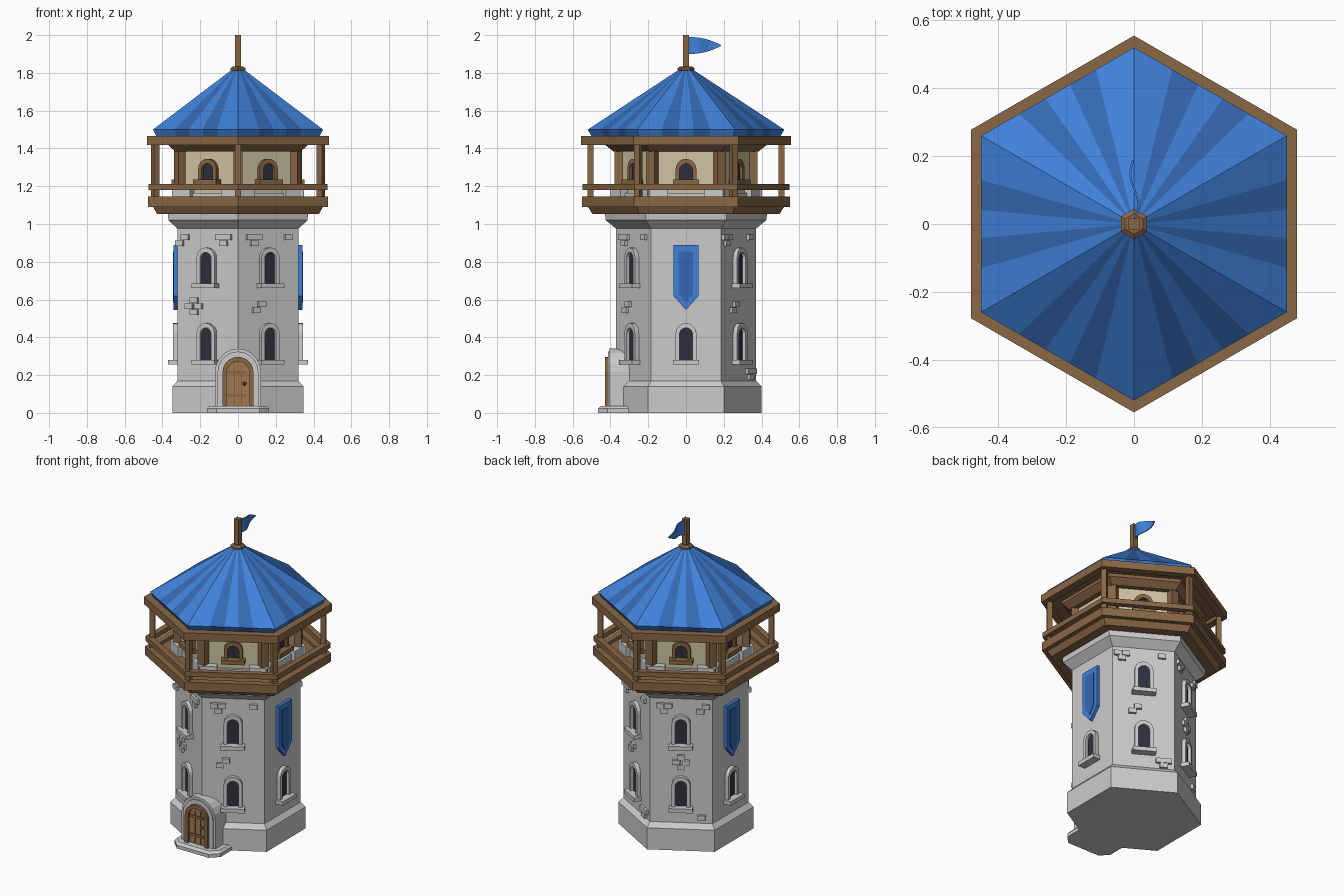
import bpy, bmesh, math
from mathutils import Matrix

if "Cube" in bpy.data.objects:
    bpy.data.objects.remove(bpy.data.objects["Cube"])


def material(name, r, g, b):
    m = bpy.data.materials.new(name)
    m.diffuse_color = (r, g, b, 1)
    m.use_nodes = True
    m.node_tree.nodes["Principled BSDF"].inputs["Base Color"].default_value = m.diffuse_color
    return m


WOOD = material("wood", .25, .135, .06)
DOOR_WOOD = material("door_wood", .36, .19, .08)
CREAM = material("plaster", .62, .55, .36)
BLUE = material("blue", .05, .22, .70)
BLUE_DARK = material("dark_blue", .035, .14, .45)
GLASS = material("dark_glass", .025, .03, .045)
IRON = material("dark_wood", .10, .055, .03)
APO = .37 * math.cos(math.pi / 6)      # wall distance of the tower body


def finish(name, bm, *mats):
    bmesh.ops.recalc_face_normals(bm, faces=bm.faces)
    me = bpy.data.meshes.new(name)
    bm.to_mesh(me)
    bm.free()
    ob = bpy.data.objects.new(name, me)
    bpy.context.collection.objects.link(ob)
    for m in mats:
        if m:
            me.materials.append(m)
    return ob


def hexa(name, profile, mat=None, ring=False):
    """Sweep (radius, z) points around six corners; ring closes the section."""
    bm = bmesh.new()
    loops = [[bm.verts.new((r * math.cos(math.radians(30 + 60 * k)),
                            r * math.sin(math.radians(30 + 60 * k)), z))
              for k in range(6)] for r, z in profile]
    pairs = list(zip(loops, loops[1:]))
    if ring:
        pairs.append((loops[-1], loops[0]))
    else:
        bm.faces.new(loops[0])
        bm.faces.new(loops[-1])
    for a, b in pairs:
        for k in range(6):
            j = (k + 1) % 6
            bm.faces.new((a[k], a[j], b[j], b[k]))
    return finish(name, bm, mat)


def prism(name, pts, d0, d1, angle, mat=None):
    """Extrude a (sideways, height) outline outward along the given direction."""
    bm = bmesh.new()
    rot = Matrix.Rotation(math.radians(angle), 4, 'Z')
    a, b = [[bm.verts.new(rot @ Matrix.Translation((d, u, z)).translation)
             for u, z in pts] for d in (d0, d1)]
    bm.faces.new(a)
    bm.faces.new(b)
    for i in range(len(pts)):
        j = (i + 1) % len(pts)
        bm.faces.new((a[i], a[j], b[j], b[i]))
    return finish(name, bm, mat)


def box(name, u, z, w, h, d0, d1, angle, mat=None):
    return prism(name, [(u - w / 2, z), (u + w / 2, z), (u + w / 2, z + h),
                        (u - w / 2, z + h)], d0, d1, angle, mat)


def arch(w, z0, top, n=10):
    """Round-topped outline of half width w."""
    return [(w, z0)] + [(w * math.cos(math.pi * i / n), top - w + w * math.sin(math.pi * i / n))
                        for i in range(n + 1)] + [(-w, z0)]


def arch_frame(name, wo, to, wi, ti, z0, d0, d1, angle, mat=None):
    return prism(name, arch(wo, z0, to) + arch(wi, z0, ti)[::-1], d0, d1, angle, mat)


def window(name, z0, top, wall, angle, mat=None):
    arch_frame(name + "_frame", .055, top, .034, top - .025, z0 + .02,
               wall - .02, wall + .024, angle, mat)
    prism(name + "_pane", arch(.036, z0 + .02, top - .022), wall - .02, wall + .006, angle, GLASS)
    box(name + "_sill", 0, z0, .14, .026, wall - .02, wall + .05, angle, mat)


# Stone tower body with plinth and flared top
hexa("tower_body", [(.40, 0), (.40, .14), (.37, .17), (.37, .975),
                    (.425, 1.02), (.43, 1.06)])

# Balcony floor, rail and posts
hexa("floor_support", [(.495, 1.053), (.52, 1.092)], WOOD)
hexa("balcony_floor", [(.53, 1.09), (.53, 1.125)], WOOD)
hexa("floor_beam", [(.55, 1.09), (.55, 1.145), (.50, 1.145), (.50, 1.09)], WOOD, True)
hexa("balcony_rail", [(.547, 1.18), (.547, 1.212), (.505, 1.212), (.505, 1.18)], WOOD, True)
for k in range(6):
    box("balcony_post", 0, 1.12, .032, .31, .49, .522, 30 + 60 * k, WOOD)

# Upper room
hexa("room_walls", [(.35, 1.11), (.35, 1.45)], CREAM)
hexa("room_footing", [(.368, 1.12), (.368, 1.165)])
for k in range(6):
    box("room_corner_post", 0, 1.12, .05, .32, .325, .378, 30 + 60 * k, WOOD)
    window("room_window", 1.21, 1.345, .303, 60 * k, WOOD)
    for s in (-1, 1):
        box("corner_stone", s * .15, 1.12, .11, .07, .28, .345, 60 * k)

# Roof beam ring, ceiling and striped roof
hexa("room_top_beam", [(.385, 1.385), (.43, 1.42), (.43, 1.45), (.33, 1.45), (.33, 1.385)],
     WOOD, True)
hexa("roof_beam", [(.555, 1.418), (.555, 1.467), (.50, 1.467), (.50, 1.418)], WOOD, True)
hexa("ceiling", [(.52, 1.44), (.52, 1.466)], WOOD)

bm = bmesh.new()
rows = ((.50, 1.465), (.52, 1.50), (.025, 1.825))
cols = []
for k in range(6):
    a, b = math.radians(30 + 60 * k), math.radians(90 + 60 * k)
    for t in (0, .25, .42, .58, .75):
        x = math.cos(a) * (1 - t) + math.cos(b) * t
        y = math.sin(a) * (1 - t) + math.sin(b) * t
        cols.append([bm.verts.new((r * x, r * y, z)) for r, z in rows])
for i, c in enumerate(cols):
    d = cols[(i + 1) % len(cols)]
    for j in range(2):
        f = bm.faces.new((c[j], d[j], d[j + 1], c[j + 1]))
        f.material_index = i % 5 % 2
for j in (0, 2):
    bm.faces.new([c[j] for c in cols])
finish("striped_roof", bm, BLUE, BLUE_DARK)

# Flag pole and waving flag
hexa("pole_collar", [(.03, 1.805), (.045, 1.815), (.045, 1.825), (.03, 1.835)], WOOD)
box("flag_pole", 0, 1.80, .032, .20, -.016, .016, 0, WOOD)
bm = bmesh.new()
strips = []
N = 12
for i in range(N + 1):
    t = i / N
    h = .044 * (1 - t ** 2.2) + .001
    x = .014 * math.sin(t * 6) * (1 - .3 * t)
    y, zc = .012 + .175 * t, 1.945
    strips.append([bm.verts.new(p) for p in ((x - .003, y, zc - h), (x + .003, y, zc - h),
                                             (x + .003, y, zc + h), (x - .003, y, zc + h))])
for a, b in zip(strips, strips[1:]):
    for j in range(4):
        bm.faces.new((a[j], a[(j + 1) % 4], b[(j + 1) % 4], b[j]))
bm.faces.new(strips[0])
bm.faces.new(strips[-1])
finish("flag", bm, BLUE)

# Tower windows, with banners instead on the upper side walls
for k in range(6):
    window("lower_window", .255, .475, APO, 60 * k)
    if k % 3:
        window("upper_window", .66, .875, APO, 60 * k)
    else:
        prism("banner", [(-.067, .89), (-.067, .62), (0, .545), (.067, .62), (.067, .89)],
              APO - .01, APO + .02, 60 * k, BLUE)
        prism("banner_panel", [(-.037, .855), (-.037, .63), (0, .585), (.037, .63), (.037, .855)],
              APO, APO + .024, 60 * k, BLUE_DARK)

# Raised brick clusters: offsets in brick widths and rows
PAIR = ((-.5, 0), (.5, 0), (0, -1))
CROSS = ((0, 1), (-.6, 0), (.6, 0), (0, -1))
STEP = ((.35, 0), (-.35, -1))
ONE = ((0, 0),)
clusters = {240: [(.10, .93, PAIR), (-.15, .93, STEP), (-.08, .565, CROSS)],
            300: [(-.09, .93, PAIR), (.12, .93, ONE), (-.06, .575, STEP)],
            60: [(-.13, .93, PAIR), (.11, .93, ONE), (-.05, .575, STEP), (.12, .22, PAIR)],
            120: [(-.10, .93, PAIR), (.13, .93, STEP), (0, .565, CROSS), (.12, .21, ONE)]}
for angle, groups in clusters.items():
    for u, z, shape in groups:
        for du, dz in shape:
            box("raised_brick", u + du * .048, z - .015 + dz * .032, .046, .03,
                APO - .01, APO + .016, angle)

# Doorway on the front corner
arch_frame("doorway_stone", .122, .34, .08, .295, .03, .26, .405, 270)
arch_frame("doorway_lip", .108, .325, .08, .295, .03, .38, .413, 270)
arch_frame("door_frame", .082, .297, .06, .272, .03, .33, .43, 270, WOOD)
prism("door", arch(.062, .03, .274), .33, .412, 270, DOOR_WOOD)
for z in (.085, .205):
    box("door_strap", -.008, z, .10, .016, .40, .419, 270, WOOD)
for u in (-.02, .02):
    box("plank_gap", u, .04, .003, .21, .40, .4135, 270, IRON)
bpy.ops.mesh.primitive_uv_sphere_add(segments=10, ring_count=6, radius=.01,
                                     location=(.035, -.42, .155))
bpy.context.object.name = "door_knob"
bpy.context.object.data.materials.append(IRON)

# Chamfered doorstep
bm = bmesh.new()
lo, hi = [[bm.verts.new((x * s, -.30 + (y + .30) * s, z)) for x, y in
           ((-.165, -.27), (-.165, -.415), (-.115, -.465), (.115, -.465), (.165, -.415), (.165, -.27))]
          for s, z in ((1, 0), (.92, .037))]
mid = [bm.verts.new((v.co.x, v.co.y, .022)) for v in lo]
for a, b in ((lo, mid), (mid, hi)):
    for i in range(6):
        j = (i + 1) % 6
        bm.faces.new((a[i], a[j], b[j], b[i]))
bm.faces.new(lo)
bm.faces.new(hi)
finish("doorstep", bm)
